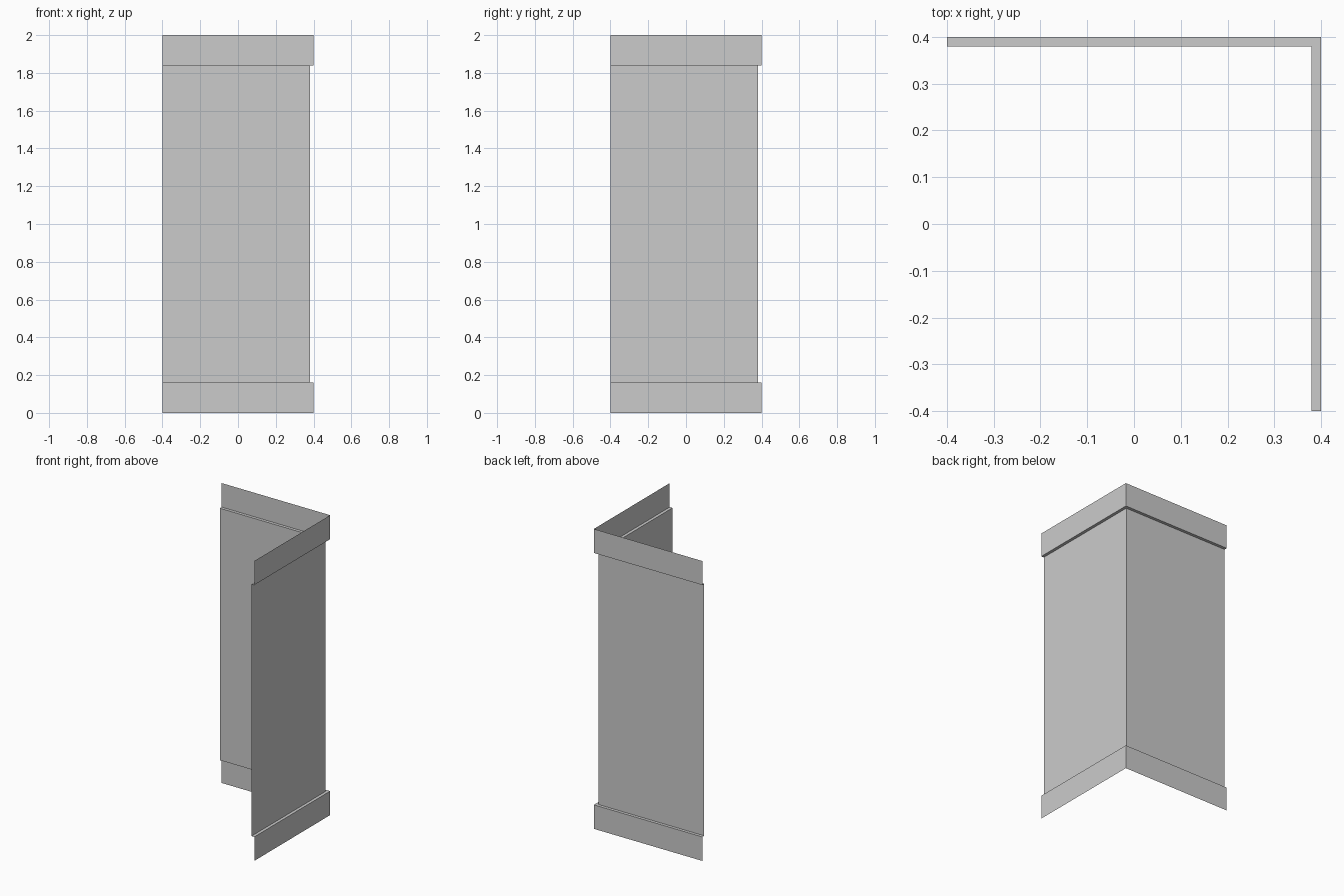
import bpy

if "Cube" in bpy.data.objects:
    bpy.data.objects.remove(bpy.data.objects["Cube"])

END = -0.40     # free ends of both wings
OUTER = 0.40    # plane of the trim bands
INNER = 0.38    # plane of the recessed wall
BAND = 0.16     # height of each trim band
HEIGHT = 2.0

grey = bpy.data.materials.new("plain grey")
grey.diffuse_color = (0.6, 0.6, 0.6, 1.0)
grey.use_nodes = True
grey.node_tree.nodes["Principled BSDF"].inputs["Base Color"].default_value = grey.diffuse_color


def corner_sheet(name, profile):
    """Sweep a profile of (offset, z) points around the L-shaped corner."""
    verts, faces = [], []
    for d, z in profile:
        verts += [(END, d, z), (d, d, z), (d, END, z)]
    for row in range(len(profile) - 1):
        for col in range(2):
            a = row * 3 + col
            faces.append((a, a + 3, a + 4, a + 1))
    mesh = bpy.data.meshes.new(name)
    mesh.from_pydata(verts, [], faces)
    mesh.materials.append(grey)
    obj = bpy.data.objects.new(name, mesh)
    bpy.context.collection.objects.link(obj)
    return obj


# Bottom trim band with its ledge running in to the wall
corner_sheet("bottom_trim", [(OUTER, 0), (OUTER, BAND), (INNER, BAND)])
# Recessed corner wall
corner_sheet("corner_wall", [(INNER, BAND), (INNER, HEIGHT - BAND)])
# Top trim band with its ledge running out from the wall
corner_sheet("top_trim", [(INNER, HEIGHT - BAND), (OUTER, HEIGHT - BAND), (OUTER, HEIGHT)])
